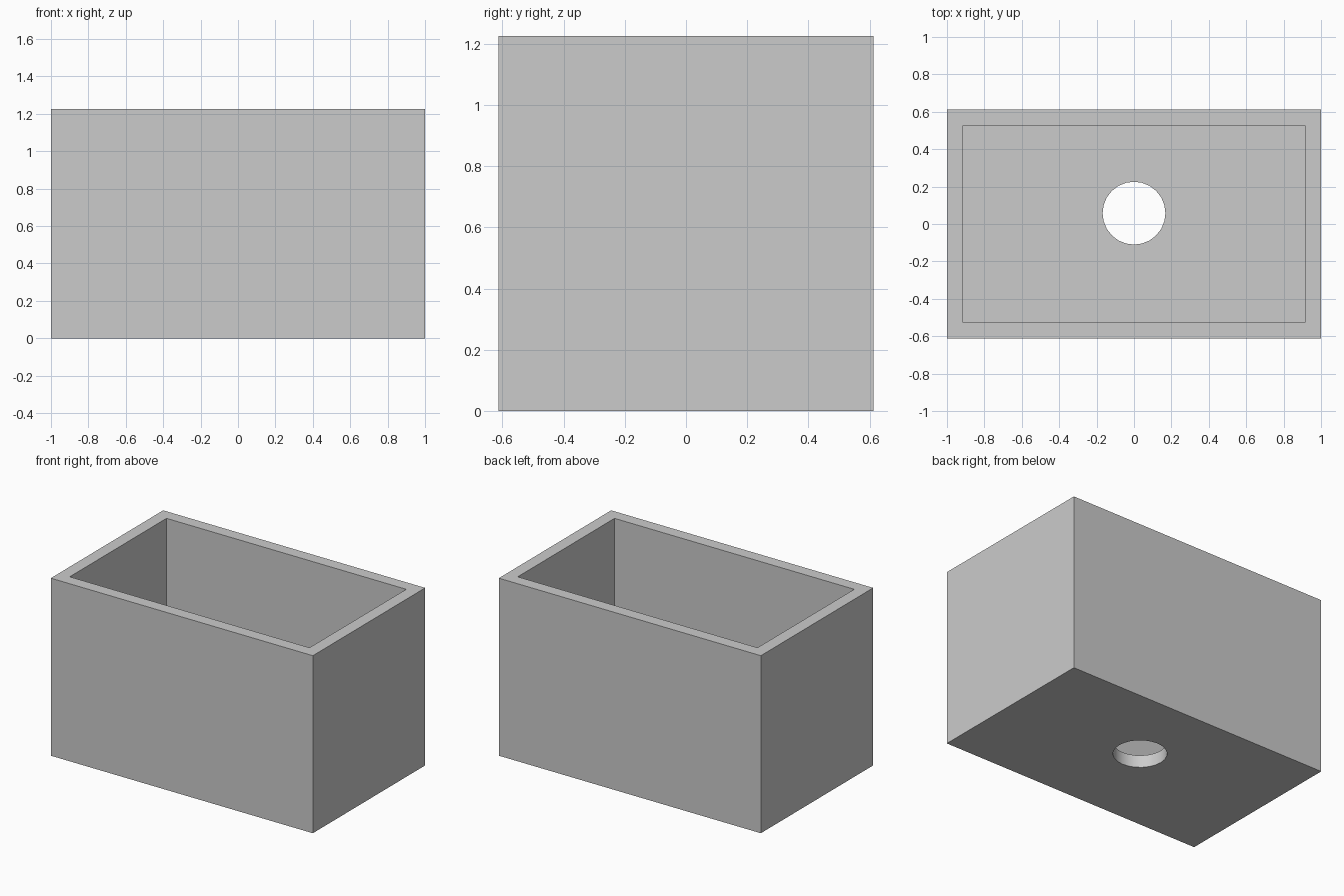
import bpy

if "Cube" in bpy.data.objects:
    bpy.data.objects.remove(bpy.data.objects["Cube"], do_unlink=True)

LENGTH, DEPTH, HEIGHT = 2.0, 1.225, 1.225
WALL = 0.085
HOLE_RADIUS, HOLE_Y = 0.168, 0.058


def box(name, size, base_z):
    bpy.ops.mesh.primitive_cube_add(size=1, location=(0, 0, base_z + size[2] / 2))
    obj = bpy.context.object
    obj.name = name
    obj.scale = size
    bpy.ops.object.transform_apply(location=True, rotation=False, scale=True)
    return obj


def cut(target, cutter):
    mod = target.modifiers.new("cut", 'BOOLEAN')
    mod.operation = 'DIFFERENCE'
    mod.solver = 'EXACT'
    mod.object = cutter
    cutter.hide_render = True
    bpy.ops.object.select_all(action='DESELECT')
    target.select_set(True)
    bpy.context.view_layer.objects.active = target
    bpy.ops.object.modifier_apply(modifier=mod.name)
    bpy.data.objects.remove(cutter, do_unlink=True)


# Plain grey material
grey = bpy.data.materials.new("plain_grey")
grey.use_nodes = True
colour = (0.6, 0.6, 0.6, 1)
grey.diffuse_color = colour
grey.node_tree.nodes["Principled BSDF"].inputs["Base Color"].default_value = colour

# Open-topped box with even walls and floor
planter = box("planter_box", (LENGTH, DEPTH, HEIGHT), 0)
cut(planter, box("cavity_cutter", (LENGTH - 2 * WALL, DEPTH - 2 * WALL, HEIGHT), WALL))

# Round drain hole through the floor, slightly behind centre
bpy.ops.mesh.primitive_cylinder_add(vertices=24, radius=HOLE_RADIUS, depth=4 * WALL,
                                    location=(0, HOLE_Y, 0))
cut(planter, bpy.context.object)

planter.data.materials.clear()
planter.data.materials.append(grey)
bpy.ops.object.shade_smooth_by_angle()
